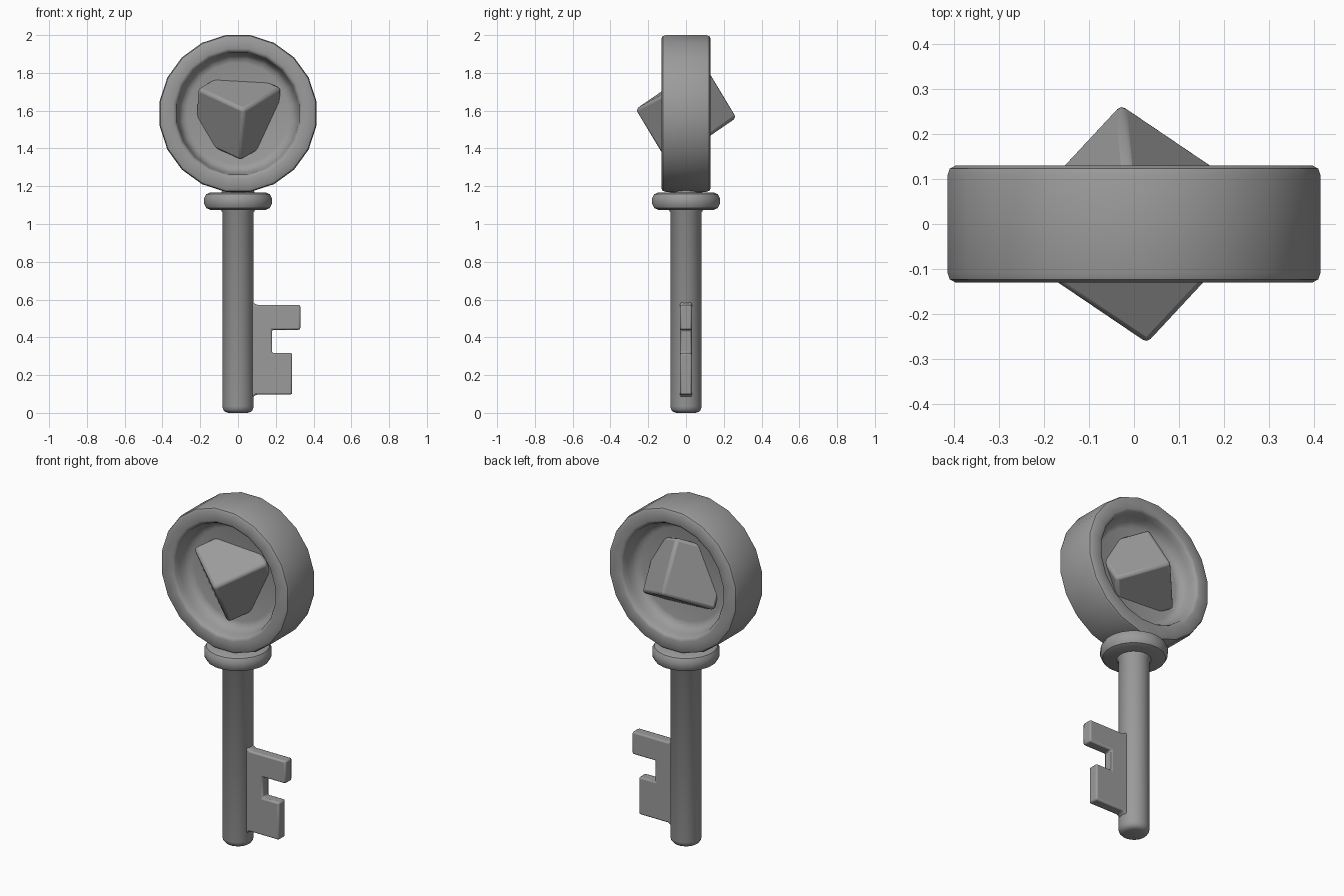
import bpy, bmesh, math
from mathutils import Matrix, Vector

if "Cube" in bpy.data.objects:
    bpy.data.objects.remove(bpy.data.objects["Cube"])

metal = bpy.data.materials.new("dark_grey")
metal.diffuse_color = (0.33, 0.33, 0.33, 1)
metal.use_nodes = True
metal.node_tree.nodes["Principled BSDF"].inputs["Base Color"].default_value = metal.diffuse_color


def finish(name, bm, bevel=0, segments=2):
    bmesh.ops.recalc_face_normals(bm, faces=bm.faces)
    me = bpy.data.meshes.new(name)
    bm.to_mesh(me)
    bm.free()
    me.shade_smooth()
    me.set_sharp_from_angle(angle=math.radians(40))
    me.materials.append(metal)
    ob = bpy.data.objects.new(name, me)
    bpy.context.collection.objects.link(ob)
    if bevel:
        mod = ob.modifiers.new("Bevel", 'BEVEL')
        mod.width, mod.segments = bevel, segments
        mod.limit_method = 'ANGLE'
    return ob


def lathe(name, profile, sides, matrix=Matrix()):
    """Revolve (radius, height) points around z; the ends are on the axis."""
    bm = bmesh.new()
    rings = []
    for r, h in profile:
        if r == 0:
            rings.append([bm.verts.new((0, 0, h))] * sides)
        else:
            angles = [(i + 0.5) * math.tau / sides for i in range(sides)]
            rings.append([bm.verts.new((r * math.cos(a), r * math.sin(a), h)) for a in angles])
    for lo, hi in zip(rings, rings[1:]):
        for i in range(sides):
            j = (i + 1) % sides
            quad = list(dict.fromkeys((lo[i], lo[j], hi[j], hi[i])))
            bm.faces.new(quad)
    bm.transform(matrix)
    return finish(name, bm)


HEAD = Vector((0, 0, 1.585))

# round head, recessed on both faces around a thin web
half = [(0, 0.025), (0.27, 0.025), (0.295, 0.032), (0.312, 0.052), (0.322, 0.085),
        (0.328, 0.115), (0.335, 0.126), (0.347, 0.13), (0.402, 0.13), (0.415, 0.123), (0.42, 0.108)]
profile = half + [(r, -h) for r, h in reversed(half)]
lathe("key_head", profile, 20, Matrix.Translation(HEAD) @ Matrix.Rotation(math.pi / 2, 4, 'X'))

# tilted cube gem poking through both faces
a = Vector((-0.24, 0.156, 0.12)).normalized()
b = Vector((0.185, 0.2, 0.125))
b = (b - a * b.dot(a)).normalized()
turn = Matrix((a, b, a.cross(b))).transposed().to_4x4()
turn = Matrix.Rotation(-0.055, 4, 'X') @ turn
bm = bmesh.new()
bmesh.ops.create_cube(bm, size=0.318, matrix=Matrix.Translation(HEAD) @ turn)
finish("gem", bm, 0.018)

# collar under the head
lathe("collar", [(0, 1.075), (0.148, 1.075), (0.17, 1.084), (0.181, 1.105),
                 (0.181, 1.137), (0.17, 1.158), (0.148, 1.167), (0, 1.167)], 20)

# shaft, flaring slightly into the collar
lathe("shaft", [(0, 0), (0.052, 0), (0.07, 0.006), (0.08, 0.018), (0.084, 0.035),
                (0.084, 1.063), (0.095, 1.078), (0.095, 1.1), (0.084, 1.2), (0, 1.2)], 20)

# toothed bit with small fillets where it meets the shaft
outline = [(0.03, 0.08), (0.082, 0.085), (0.096, 0.097), (0.287, 0.097), (0.287, 0.317),
           (0.18, 0.317), (0.18, 0.44), (0.33, 0.44), (0.33, 0.572),
           (0.096, 0.572), (0.082, 0.585), (0.03, 0.588)]
bm = bmesh.new()
caps = [[bm.verts.new((x, y, z)) for x, z in outline] for y in (-0.031, 0.031)]
for cap in caps:
    bm.faces.new(cap)
for i in range(len(outline)):
    bm.faces.new((caps[0][i - 1], caps[0][i], caps[1][i], caps[1][i - 1]))
finish("key_bit", bm, 0.013)
